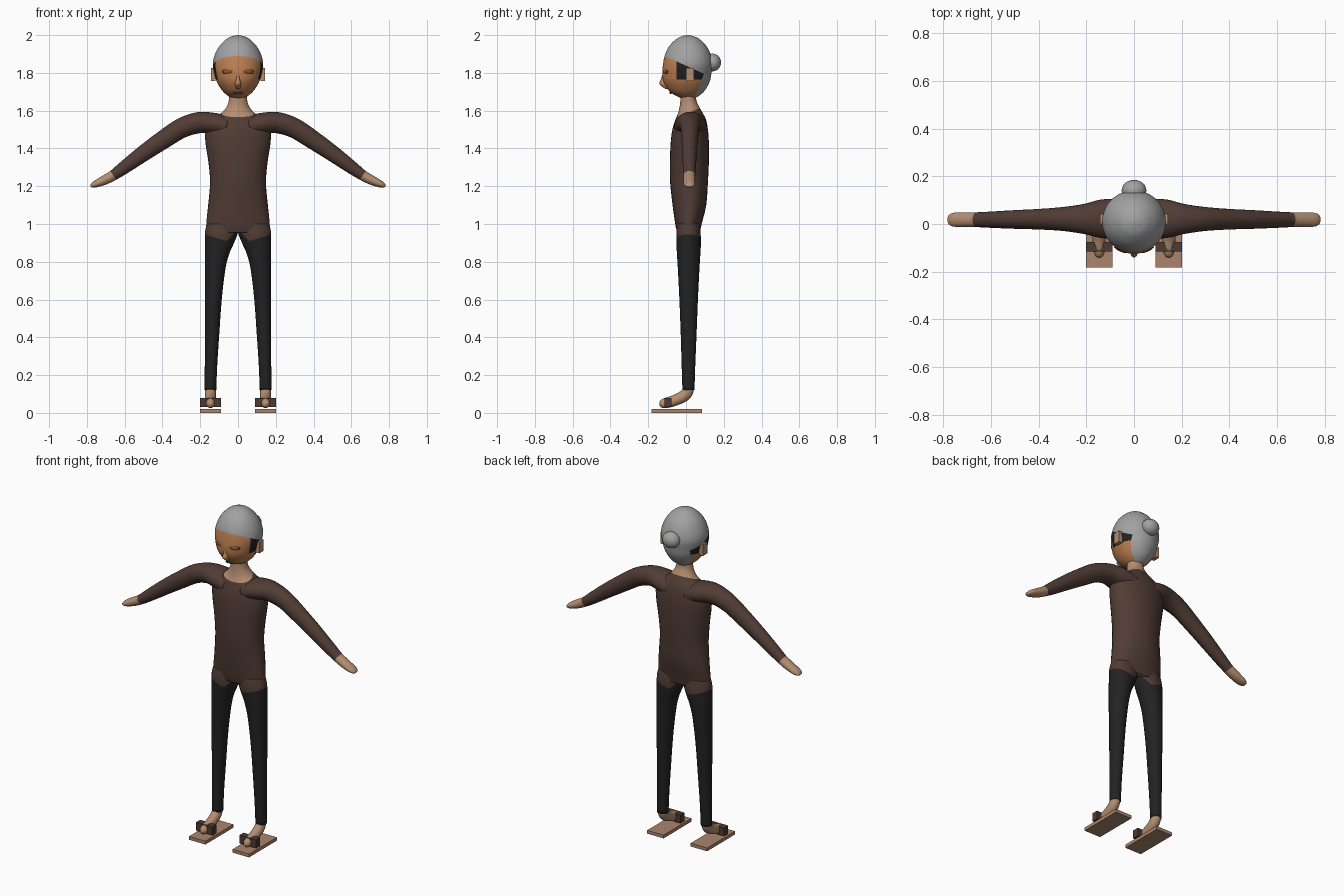
import bpy, bmesh, math
from mathutils import Vector, Matrix

cube = bpy.data.objects.get("Cube")
if cube:
    bpy.data.objects.remove(cube, do_unlink=True)

X, Y, Z = Vector((1, 0, 0)), Vector((0, 1, 0)), Vector((0, 0, 1))


def material(name, *rgb):
    m = bpy.data.materials.new(name)
    m.use_nodes = True
    m.diffuse_color = (*rgb, 1)
    bsdf = next(n for n in m.node_tree.nodes if n.type == "BSDF_PRINCIPLED")
    bsdf.inputs["Base Color"].default_value = (*rgb, 1)
    bsdf.inputs["Roughness"].default_value = 0.8
    return m


skin = material("skin", 0.46, 0.27, 0.165)
face = material("face_skin", 0.52, 0.22, 0.085)
shirt = material("brown_shirt", 0.082, 0.045, 0.035)
black = material("black_cloth", 0.016, 0.016, 0.016)
grey = material("grey_hair", 0.36, 0.36, 0.36)
wood = material("sole_wood", 0.40, 0.235, 0.15)
strap = material("strap_leather", 0.075, 0.044, 0.032)
eye = material("eye_brown", 0.26, 0.09, 0.03)
line = material("dark_line", 0.10, 0.04, 0.018)


def finish(name, bm, mats, smooth=True):
    bmesh.ops.recalc_face_normals(bm, faces=bm.faces[:])
    for f in bm.faces:
        f.smooth = smooth
    me = bpy.data.meshes.new(name)
    bm.to_mesh(me)
    bm.free()
    for m in mats:
        me.materials.append(m)
    ob = bpy.data.objects.new(name, me)
    bpy.context.collection.objects.link(ob)
    return ob


def spline(keys, steps):
    """Catmull-Rom through tuples of numbers."""
    k = [keys[0]] + list(keys) + [keys[-1]]
    out = []
    for i in range(1, len(k) - 2):
        for s in range(steps):
            t = s / steps
            out.append([0.5 * (2 * b + (c - a) * t + (2 * a - 5 * b + 4 * c - d) * t * t
                               + (3 * b - a - 3 * c + d) * t ** 3)
                        for a, b, c, d in zip(*k[i - 1:i + 3])])
    return out + [list(keys[-1])]


def loft(name, keys, mats, side=X, axis=None, cuts=(), rule=None, steps=5, sides=32):
    """Tube through (x, y, z, half size along side, half size across)."""
    bm = bmesh.new()
    secs = spline(keys, steps)
    pts = [Vector(s[:3]) for s in secs]
    rings = []
    for i, s in enumerate(secs):
        t = axis or (pts[min(i + 1, len(pts) - 1)] - pts[max(i - 1, 0)]).normalized()
        across = t.cross(side).normalized()
        ring = []
        for j in range(sides):
            a = math.tau * j / sides
            ring.append(bm.verts.new(pts[i] + side * max(s[3], 0.002) * math.cos(a)
                                     + across * max(s[4], 0.002) * math.sin(a)))
        rings.append(ring)
    for r, q in zip(rings, rings[1:]):
        for j in range(sides):
            n = (j + 1) % sides
            bm.faces.new((r[j], r[n], q[n], q[j]))
    bm.faces.new(rings[0])
    bm.faces.new(rings[-1])
    for co, no in cuts:
        bmesh.ops.bisect_plane(bm, geom=bm.verts[:] + bm.edges[:] + bm.faces[:],
                               dist=1e-5, plane_co=co, plane_no=no)
    if rule:
        for f in bm.faces:
            f.material_index = rule(f.calc_center_median())
    return finish(name, bm, mats)


def ball(name, loc, size, mat, turn=Matrix()):
    bm = bmesh.new()
    m = Matrix.Translation(loc) @ turn @ Matrix.Diagonal((*size, 1))
    bmesh.ops.create_uvsphere(bm, u_segments=24, v_segments=14, radius=1, matrix=m)
    return finish(name, bm, [mat])


def box(name, lo, hi, mat):
    bm = bmesh.new()
    lo, hi = Vector(lo), Vector(hi)
    m = Matrix.Translation((lo + hi) / 2) @ Matrix.Diagonal((*(hi - lo), 1))
    bmesh.ops.create_cube(bm, size=1, matrix=m)
    return finish(name, bm, [mat], smooth=False)


# Torso and neck, with a scooped neckline
collar = ((0, 0, 1.585), (0, -0.38, 1))
torso_rings = [
    (0, .013, .955, .165, .060), (0, .013, 1.0, .168, .070), (0, .018, 1.1, .158, .089),
    (0, .016, 1.22, .148, .100), (0, .018, 1.33, .157, .103), (0, .020, 1.43, .172, .101),
    (0, .022, 1.50, .172, .094), (0, .025, 1.555, .135, .080), (0, .023, 1.59, .085, .064),
    (0, .017, 1.625, .058, .050), (0, .012, 1.66, .048, .042), (0, .012, 1.72, .046, .042)]
loft("torso", torso_rings, [shirt, skin], axis=Z, cuts=[collar],
     rule=lambda c: int(c.z > 1.585 + 0.38 * c.y))

# Head: hair cap, dark side locks and face share one egg
head_rings = [
    (0, .012, 1.660, .012, .012), (0, .010, 1.670, .040, .045), (0, .004, 1.70, .078, .090),
    (0, .003, 1.75, .111, .121), (0, .005, 1.80, .126, .130), (0, .010, 1.85, .133, .131),
    (0, .010, 1.90, .121, .120), (0, .010, 1.945, .096, .096), (0, .010, 1.98, .060, .060),
    (0, .010, 1.995, .028, .028), (0, .010, 2.0, .003, .003)]


def head_color(c):
    if c.z > 1.89 - 0.45 * (c.y + 0.115) or c.y > 0.085 + 0.4 * (c.z - 1.77):
        return 1
    return 2 if c.z > 1.765 and c.y > -0.05 else 0


loft("head", head_rings, [face, grey, black], axis=Z, steps=6, sides=48, rule=head_color,
     cuts=[((0, -.115, 1.89), (0, .45, 1)), ((0, .085, 1.77), (0, 1, -.4)),
           ((0, 0, 1.765), Z), ((0, -.05, 0), Y)])
ball("hair_bun", (0, .14, 1.855), (.052, .045, .047), grey)
loft("nose", [(0, -.115, 1.80, .006, .006), (0, -.118, 1.765, .011, .016),
              (0, -.116, 1.74, .017, .024), (0, -.100, 1.715, .010, .010)],
     [face], axis=Z, sides=8)
ball("mouth", (0, -.082, 1.694), (.026, .005, .007), line, Matrix.Rotation(.6, 4, "X"))

for s, label in ((1, "left_"), (-1, "right_")):
    # Eyes and ears
    turn = Matrix.Rotation(s * .42, 4, "Z")
    ball(label + "eye_rim", (s * .056, -.109, 1.806), (.030, .004, .014), line, turn)
    ball(label + "eye", (s * .0565, -.111, 1.806), (.024, .0045, .010), eye, turn)
    xs = sorted((s * .118, s * .143))
    box(label + "ear", (xs[0], 0, 1.757), (xs[1], .042, 1.825), skin)

    # Arm and hand
    arm = [(.06, .022, 1.515, .085, .060), (.14, .022, 1.533, .080, .057),
           (.21, .021, 1.536, .063, .056), (.30, .021, 1.507, .050, .053),
           (.40, .020, 1.443, .043, .049), (.50, .019, 1.374, .039, .043),
           (.60, .018, 1.301, .034, .035), (.66, .018, 1.258, .031, .028),
           (.71, .018, 1.231, .031, .025), (.755, .018, 1.211, .029, .018),
           (.775, .018, 1.203, .020, .010), (.781, .018, 1.201, .006, .003)]
    cuff = Vector((s * .66, 0, 1.257))
    along = Vector((s * .82, 0, -.57))
    loft(label + "arm", [(s * a[0], *a[1:]) for a in arm], [shirt, skin], side=Y,
         cuts=[(cuff, along)], rule=lambda c: int((c - cuff).dot(along) > 0))

    # Trouser leg, shirt hem pointing down over the thigh
    leg = [(.085, .013, 1.0, .080, .058), (.088, .013, .955, .087, .064),
           (.098, .014, .90, .077, .065), (.111, .014, .84, .064, .062),
           (.121, .014, .76, .054, .057), (.131, .014, .60, .045, .049),
           (.137, .014, .42, .038, .042), (.143, .013, .25, .033, .036),
           (.146, .013, .12, .031, .032)]
    loft(label + "leg", [(s * a[0], *a[1:]) for a in leg], [black, shirt], axis=Z,
         cuts=[((s * .06, 0, .91), (-s * .3, 0, 1)), ((s * .06, 0, .91), (s, 0, 1))],
         rule=lambda c: int(c.z > .91 + max(.3 * (abs(c.x) - .06), .06 - abs(c.x))))

    # Foot on a flat sandal with a strap block
    fx = s * .146
    foot = [(fx, .014, .17, .025, .025), (fx, .013, .125, .028, .029),
            (fx, -.008, .092, .029, .031), (fx, -.055, .068, .028, .029),
            (fx, -.10, .054, .025, .028), (fx, -.13, .047, .019, .021),
            (fx, -.141, .045, .006, .006)]
    loft(label + "foot", foot, [skin], sides=20)
    box(label + "sandal_sole", (fx - .055, -.182, 0), (fx + .055, .085, .02), wood)
    box(label + "sandal_strap", (fx - .055, -.115, .03), (fx + .055, -.076, .08), strap)
